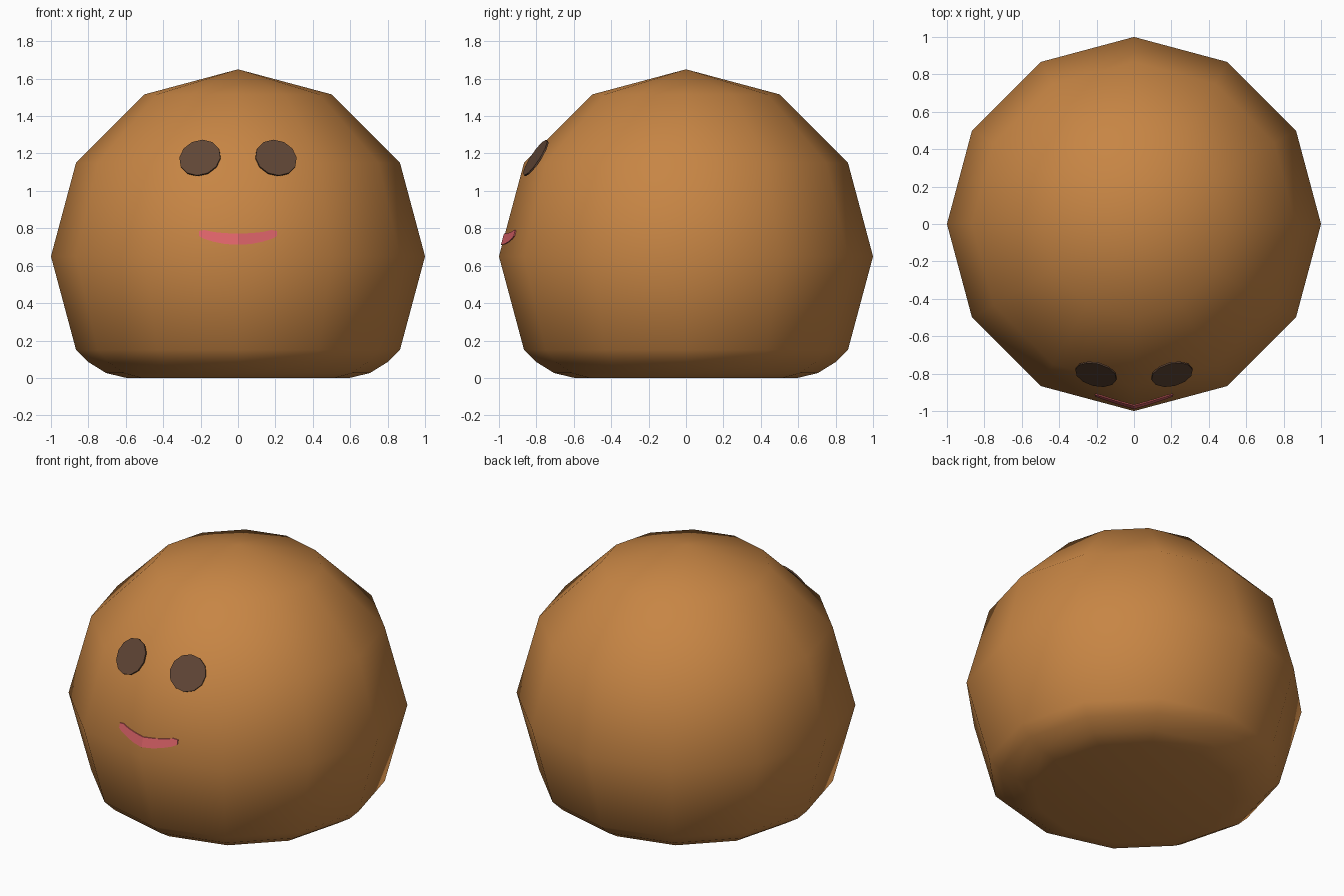
import bpy, bmesh, math
from mathutils import Vector

if "Cube" in bpy.data.objects:
    bpy.data.objects.remove(bpy.data.objects["Cube"])

CZ = 0.65  # height of the ball's centre
SLOPE = math.tan(math.radians(15))


def material(name, rgb):
    m = bpy.data.materials.new(name)
    m.diffuse_color = (*rgb, 1)
    m.use_nodes = True
    m.node_tree.nodes["Principled BSDF"].inputs["Base Color"].default_value = m.diffuse_color
    return m


def finish(name, bm, mat, smooth=False):
    bmesh.ops.recalc_face_normals(bm, faces=bm.faces)
    me = bpy.data.meshes.new(name)
    bm.to_mesh(me)
    bm.free()
    me.materials.append(mat)
    for p in me.polygons:
        p.use_smooth = smooth
    ob = bpy.data.objects.new(name, me)
    bpy.context.collection.objects.link(ob)
    return ob


brown = material("warm brown", (0.57, 0.235, 0.058))
dark = material("dark brown", (0.115, 0.06, 0.036))
pink = material("pink", (0.72, 0.125, 0.14))

# Body: twelve-sided low-poly ball, flattened below with a rounded rim
profile = [(0.596, 0), (0.705, 0.026), (0.80, 0.085), (0.866, 0.15),
           (1, 0.65), (0.866, 1.15), (0.5, 1.516)]
bm = bmesh.new()
N = 12
rings = [[bm.verts.new((r * math.cos(2 * math.pi * i / N),
                        r * math.sin(2 * math.pi * i / N), z))
          for i in range(N)] for r, z in profile]
for a, b in zip(rings, rings[1:]):
    for i in range(N):
        j = (i + 1) % N
        bm.faces.new((a[i], a[j], b[j], b[i]))
top = bm.verts.new((0, 0, CZ + 1))
for i in range(N):
    bm.faces.new((rings[-1][i], rings[-1][(i + 1) % N], top))
bm.faces.new(rings[0][::-1])
finish("body", bm, brown, smooth=True)

# Eyes: thin discs facing outwards from the ball's centre
for side, name in ((-1, "left_eye"), (1, "right_eye")):
    pos = Vector((side * 0.203, -0.803, 1.176))
    normal = (pos - Vector((0, 0, CZ))).normalized()
    bm = bmesh.new()
    bmesh.ops.create_cone(bm, cap_ends=True, segments=12,
                          radius1=0.113, radius2=0.113, depth=0.009)
    eye = finish(name, bm, dark)
    eye.location = pos
    eye.rotation_euler = normal.to_track_quat('Z', 'Y').to_euler()


# Mouth: curved strip lying on the two front facets
def on_face(x, z, lift):
    return (x, -(1 - (z - CZ) * SLOPE - abs(x) * SLOPE) - lift, z)


half = [(0.0, 0.712, 0.772), (0.07, 0.716, 0.774), (0.13, 0.728, 0.780),
        (0.18, 0.743, 0.791), (0.208, 0.758, 0.786)]
smile = [(-x, lo, hi) for x, lo, hi in half[:0:-1]] + half
bm = bmesh.new()
cols = [[bm.verts.new(on_face(x, z, d))
         for z, d in ((lo, 0.006), (hi, 0.006), (hi, -0.002), (lo, -0.002))]
        for x, lo, hi in smile]
for a, b in zip(cols, cols[1:]):
    for k in range(4):
        m = (k + 1) % 4
        bm.faces.new((a[k], b[k], b[m], a[m]))
bm.faces.new(cols[0])
bm.faces.new(cols[-1][::-1])
finish("mouth", bm, pink)
